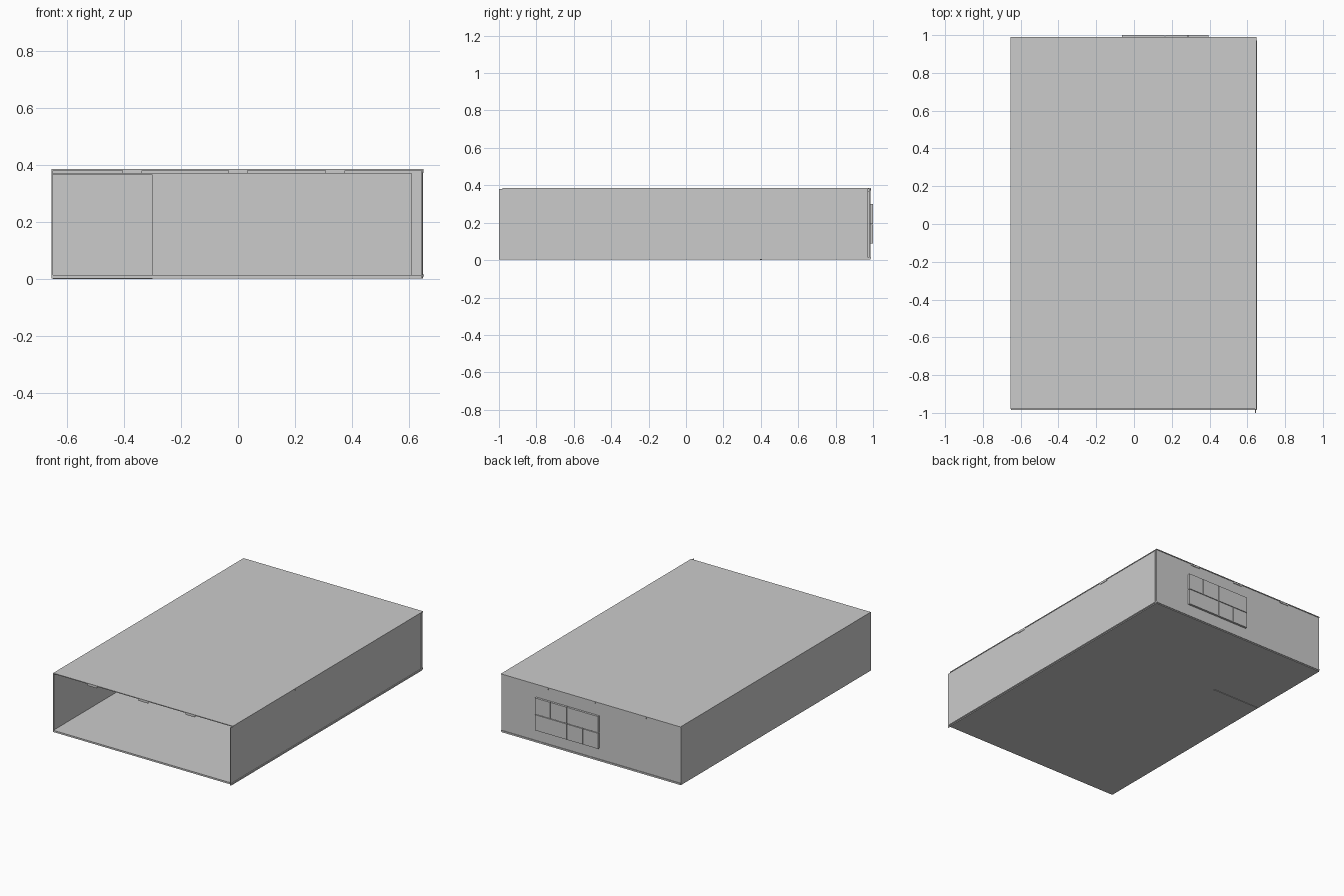
import bpy
import bmesh


def boxes(name, spans):
    """One object made of axis-aligned boxes given as (x0, x1, y0, y1, z0, z1)."""
    bm = bmesh.new()
    for x0, x1, y0, y1, z0, z1 in spans:
        verts = bmesh.ops.create_cube(bm, size=1)["verts"]
        for v in verts:
            v.co.x = x1 if v.co.x > 0 else x0
            v.co.y = y1 if v.co.y > 0 else y0
            v.co.z = z1 if v.co.z > 0 else z0
    mesh = bpy.data.meshes.new(name)
    bm.to_mesh(mesh)
    bm.free()
    obj = bpy.data.objects.new(name, mesh)
    bpy.context.collection.objects.link(obj)
    return obj


# Thin shell, open at the front
boxes("floor", [(-0.652, 0.648, -0.985, 0.985, 0.003, 0.014)])
boxes("roof", [(-0.653, 0.649, -0.98, 0.99, 0.381, 0.386)])
boxes("left_wall", [(-0.653, -0.648, -0.98, 0.985, 0.003, 0.381)])
boxes("right_wall", [(0.641, 0.646, -1.0, 0.972, 0.003, 0.381)])
boxes("back_wall", [(-0.65, 0.647, 0.978, 0.986, 0.003, 0.381)])

# Inner lining of the back wall, and the short partition slotted into the floor
boxes("back_lining", [(-0.648, 0.61, 0.97, 0.978, 0.014, 0.37)])
boxes("partition", [(-0.648, -0.30, 0.395, 0.405, 0.0, 0.366)])

# Lips running along the bottom of the right and back walls
boxes("floor_lip", [(0.646, 0.652, -0.985, 0.972, 0.009, 0.016),
                    (-0.65, 0.648, 0.986, 0.990, 0.009, 0.016)])

# Small locating tabs below the roof edges
half = 0.034
tab_x = (-0.37, 0.0, 0.34)
boxes("front_tabs", [(x - half, x + half, -0.98, -0.975, 0.37, 0.381) for x in tab_x])
boxes("back_tabs", [(x - half, x + half, 0.986, 0.989, 0.372, 0.381) for x in tab_x])
boxes("right_tabs", [(0.646, 0.649, y - half, y + half, 0.372, 0.381) for y in (-0.3, 0.48)])

# Window panes standing proud of the back wall and showing through inside
rows = {(0.194, 0.30): [-0.065, 0.164, 0.284, 0.396],
        (0.088, 0.190): [-0.065, 0.048, 0.164, 0.396]}
boxes("window_panes", [(a + 0.002, b - 0.002, 0.967, 1.0, z0, z1)
                       for (z0, z1), xs in rows.items()
                       for a, b in zip(xs, xs[1:])])
